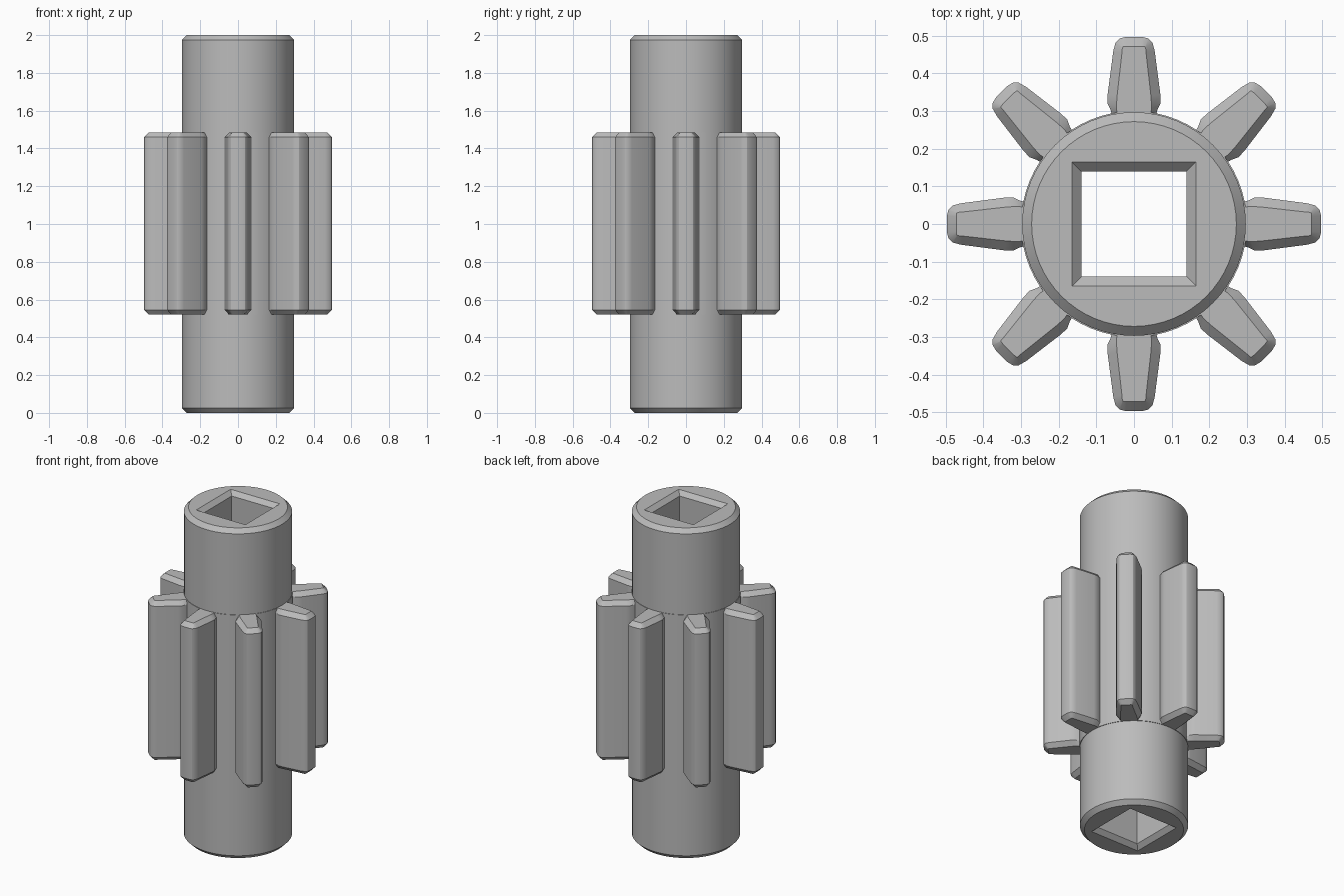
import bpy
import bmesh
from math import sin, cos, pi, radians

cube = bpy.data.objects.get("Cube")
if cube:
    bpy.data.objects.remove(cube, do_unlink=True)

grey = bpy.data.materials.new("plain grey")
grey.use_nodes = True
grey.diffuse_color = (0.5, 0.5, 0.5, 1)
grey.node_tree.nodes["Principled BSDF"].inputs["Base Color"].default_value = (0.5, 0.5, 0.5, 1)


def loft(name, rings, closed):
    """Bridge equal-length rings; either join last to first or cap the ends."""
    bm = bmesh.new()
    loops = [[bm.verts.new(p) for p in ring] for ring in rings]
    n = len(loops[0])
    pairs = list(zip(loops, loops[1:]))
    if closed:
        pairs.append((loops[-1], loops[0]))
    else:
        bm.faces.new(loops[0])
        bm.faces.new(loops[-1])
    for a, b in pairs:
        for i in range(n):
            j = (i + 1) % n
            bm.faces.new((a[i], a[j], b[j], b[i]))
    bmesh.ops.recalc_face_normals(bm, faces=bm.faces)
    mesh = bpy.data.meshes.new(name)
    bm.to_mesh(mesh)
    bm.free()
    mesh.materials.append(grey)
    obj = bpy.data.objects.new(name, mesh)
    bpy.context.collection.objects.link(obj)
    return obj


def smooth(obj):
    bpy.ops.object.select_all(action='DESELECT')
    obj.select_set(True)
    bpy.context.view_layer.objects.active = obj
    bpy.ops.object.shade_smooth_by_angle(angle=radians(30))


SIDES = 64
HEIGHT = 2.0
RADIUS = 0.297
HUB = 0.3
BEVEL = 0.025
HOLE = 0.14
TOOTH_LOW, TOOTH_HIGH = 0.52, 1.485
angles = [2 * pi * i / SIDES for i in range(SIDES)]


def circle(r, z):
    return [(r * cos(a), r * sin(a), z) for a in angles]


def square(half, z):
    return [(half * cos(a) / max(abs(cos(a)), abs(sin(a))),
             half * sin(a) / max(abs(cos(a)), abs(sin(a))), z) for a in angles]


# Shaft with bevelled rims, a slightly raised hub and a flared square bore
shaft = loft("shaft", [
    circle(RADIUS - BEVEL, 0), circle(RADIUS, BEVEL),
    circle(RADIUS, TOOTH_LOW), circle(HUB, TOOTH_LOW),
    circle(HUB, TOOTH_HIGH), circle(RADIUS, TOOTH_HIGH),
    circle(RADIUS, HEIGHT - BEVEL), circle(RADIUS - BEVEL, HEIGHT),
    square(HOLE + BEVEL, HEIGHT), square(HOLE, HEIGHT - BEVEL),
    square(HOLE, BEVEL), square(HOLE + BEVEL, 0)], True)
smooth(shaft)

# Half outlines of a tooth as (distance from axis, half width)
full = [(0.27, 0.055), (0.303, 0.062), (0.322, 0.071), (0.345, 0.07),
        (0.46, 0.055), (0.482, 0.049), (0.493, 0.038), (0.497, 0.022)]
inset = [(0.27, 0.04), (0.303, 0.046), (0.31, 0.047), (0.34, 0.045),
         (0.455, 0.032), (0.468, 0.031), (0.471, 0.029), (0.472, 0.02)]


def outline(half, z):
    return [(r, w, z) for r, w in half] + [(r, -w, z) for r, w in reversed(half)]


# Eight tapered teeth around the shaft
for k in range(8):
    tooth = loft(f"tooth_{k + 1}", [
        outline(inset, TOOTH_LOW), outline(full, TOOTH_LOW + BEVEL),
        outline(full, TOOTH_HIGH - BEVEL), outline(inset, TOOTH_HIGH)], False)
    tooth.rotation_euler.z = k * pi / 4
    smooth(tooth)
